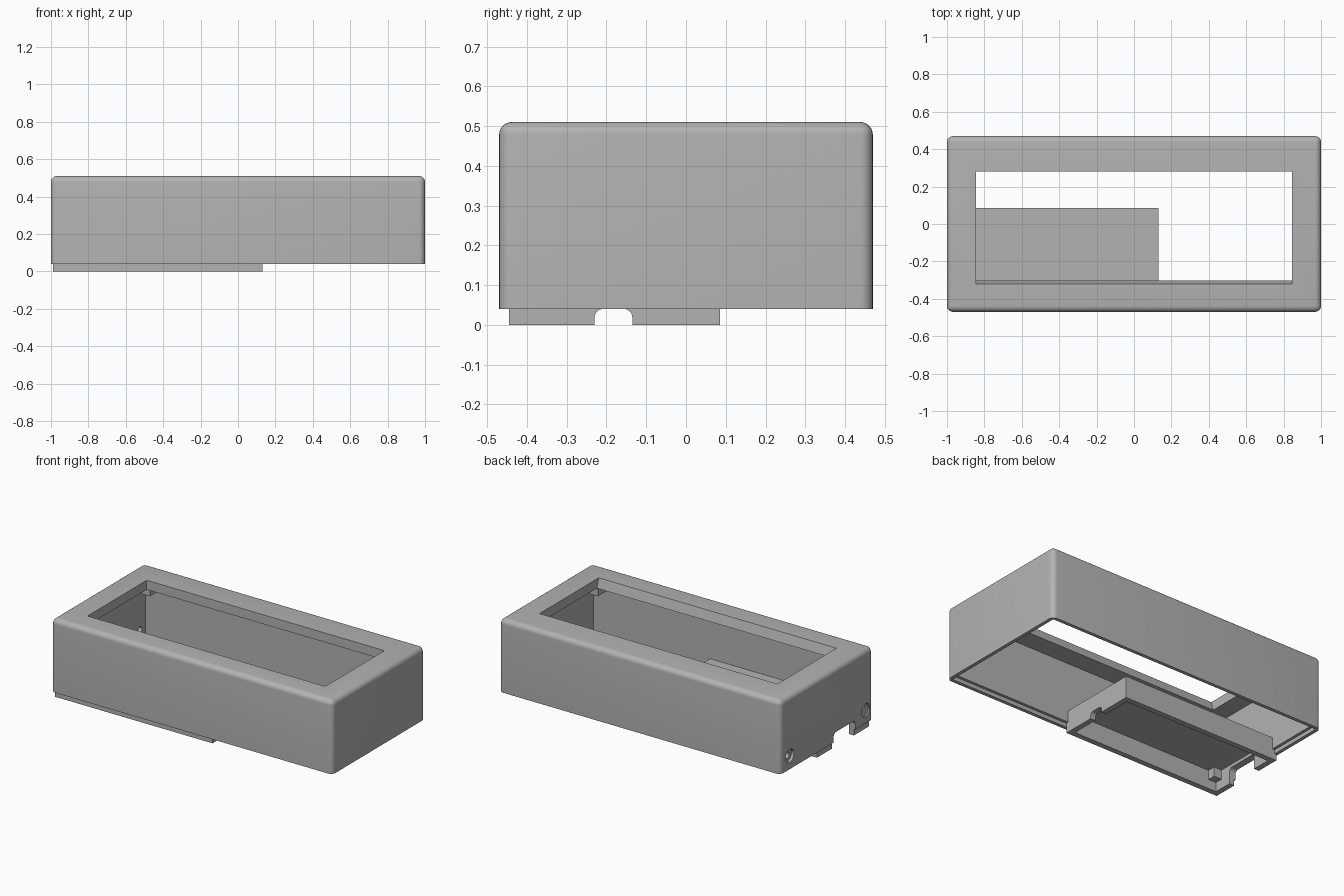
import bpy, bmesh, math
from mathutils import Matrix

if "Cube" in bpy.data.objects:
    bpy.data.objects.remove(bpy.data.objects["Cube"])

grey = bpy.data.materials.new("plain grey")
grey.diffuse_color = (0.45, 0.45, 0.45, 1)
grey.use_nodes = True
grey.node_tree.nodes["Principled BSDF"].inputs["Base Color"].default_value = grey.diffuse_color


def to_object(name, bm):
    bmesh.ops.recalc_face_normals(bm, faces=bm.faces)
    me = bpy.data.meshes.new(name)
    bm.to_mesh(me)
    bm.free()
    me.materials.append(grey)
    ob = bpy.data.objects.new(name, me)
    bpy.context.collection.objects.link(ob)
    return ob


def box(name, x, y, z, round_edges=None, radius=0.03, shape=None):
    """Box from (min, max) ranges; optionally round edges and move vertices."""
    bm = bmesh.new()
    bmesh.ops.create_cube(bm, size=1)
    for v in bm.verts:
        v.co = [r[1] if c > 0 else r[0] for c, r in zip(v.co, (x, y, z))]
    if shape:
        for v in bm.verts:
            shape(v)
    if round_edges:
        edges = [e for e in bm.edges if round_edges(*(v.co for v in e.verts))]
        bmesh.ops.bevel(bm, geom=edges, offset=radius, segments=6,
                        profile=0.5, affect='EDGES')
    return to_object(name, bm)


def rod(name, r, x0, x1, y, z):
    """Cylinder along x."""
    bm = bmesh.new()
    bmesh.ops.create_cone(bm, cap_ends=True, segments=32, radius1=r, radius2=r,
                          depth=x1 - x0,
                          matrix=Matrix.Translation(((x0 + x1) / 2, y, z))
                          @ Matrix.Rotation(math.pi / 2, 4, 'Y'))
    return to_object(name, bm)


def cut(ob, cutters):
    for c in cutters:
        c.hide_render = True
        m = ob.modifiers.new("cut", 'BOOLEAN')
        m.operation, m.solver, m.object = 'DIFFERENCE', 'EXACT', c
        bpy.context.view_layer.objects.active = ob
        bpy.ops.object.modifier_apply(modifier=m.name)
        bpy.data.objects.remove(c)


def smooth(ob):
    bpy.ops.object.select_all(action='DESELECT')
    ob.select_set(True)
    bpy.context.view_layer.objects.active = ob
    bpy.ops.object.shade_smooth_by_angle(angle=math.radians(30))


# Case: rounded on the uprights and round the top, flat below
case = box("case_shell", (-1, 1), (-0.47, 0.47), (0.04, 0.51),
           lambda a, b: a.z + b.z > 0.2, 0.032)


# Window: the front side slopes inwards as it goes down
def slope_front(v):
    if v.co.y < 0:
        v.co.y = -0.30 if v.co.z < 0.48 else -0.324


def notch(x, y, z_top, radius):
    """Opening with rounded upper corners, running along x."""
    return box("notch_cutter", x, y, (-0.1, z_top),
               lambda a, b: min(a.z, b.z) > 0 and abs(a.y - b.y) < 1e-5, radius)


cutters = [
    box("cavity_cutter", (-0.96, 0.96), (-0.43, 0.43), (-0.1, 0.45)),
    box("lip_cutter", (-0.978, 0.978), (-0.448, 0.448), (-0.1, 0.065)),
    box("window_cutter", (-0.845, 0.845), (-0.32, 0.28), (0.44, 0.52),
        shape=slope_front),
    notch((-1.1, -0.9), (-0.29, -0.07), 0.10, 0.025),
]
# Countersunk screw holes in the left end
for y in (0.375, -0.395):
    cutters += [rod("hole_cutter", 0.02, -1.1, -0.9, y, 0.125),
                rod("sink_cutter", 0.042, -1.1, -0.982, y, 0.125)]
cut(case, cutters)
smooth(case)

# Corner blocks under the top
for i, sx in enumerate((-1, 1)):
    for j, sy in enumerate((-1, 1)):
        box(f"corner_block_{i * 2 + j + 1}",
            sorted((sx * 0.85, sx * 0.97)), sorted((sy * 0.32, sy * 0.44)),
            (0.39, 0.46))

# Tray: shallow box, open below, with cable notches in both ends
tray = box("battery_tray", (-0.99, 0.13), (-0.445, 0.085), (0, 0.14))
cut(tray, [
    box("tray_cutter", (-0.955, 0.095), (-0.41, 0.05), (-0.1, 0.12)),
    notch((0.05, 0.2), (-0.23, -0.135), 0.04, 0.022),
    notch((-1.1, -0.93), (-0.29, -0.07), 0.10, 0.025),
])
smooth(tray)

# Small post in the tray corner
box("tray_post", (-0.96, -0.90), (-0.415, -0.36), (0.06, 0.125))
